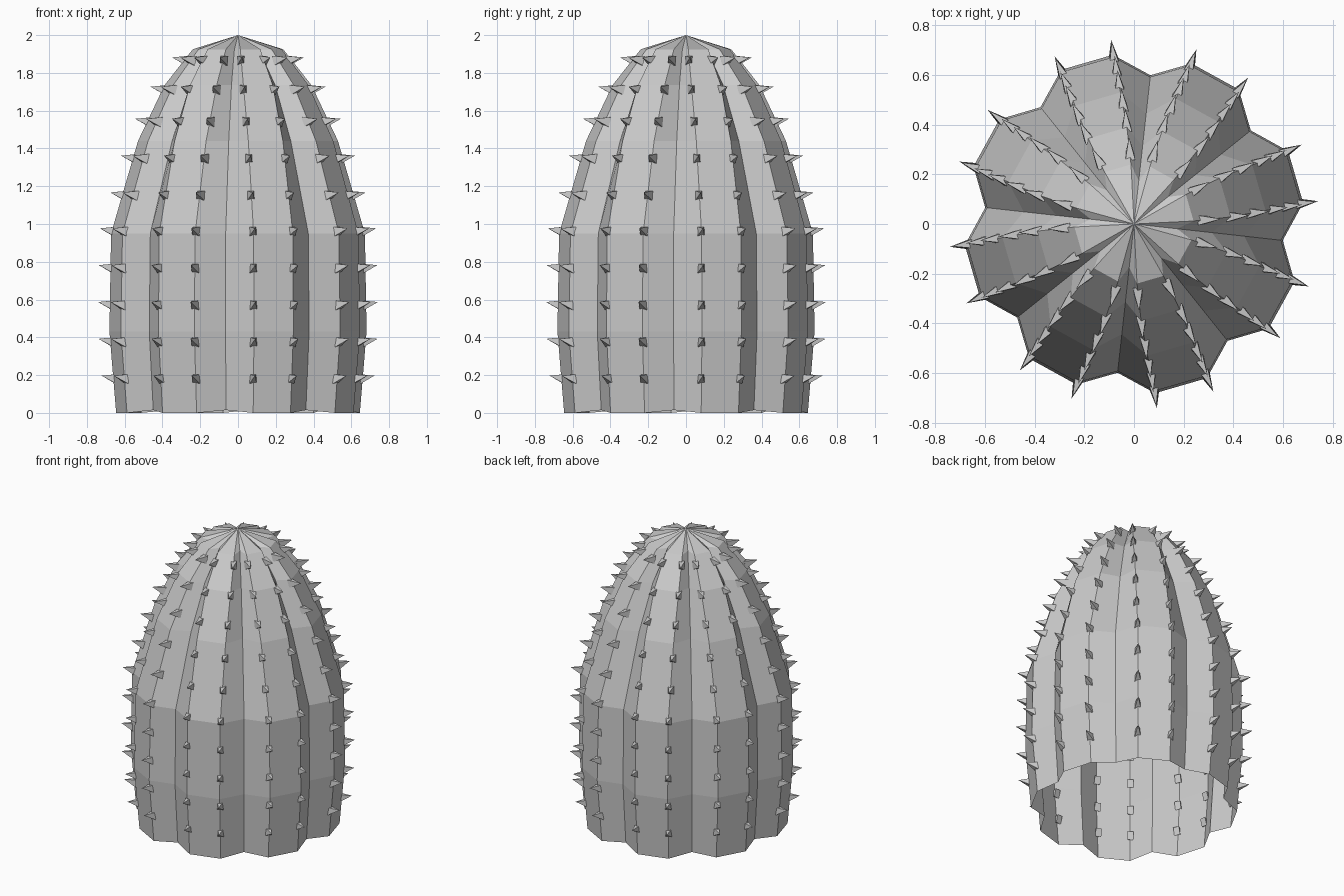
import bpy, bmesh
from math import sin, cos, radians
from mathutils import Vector

if "Cube" in bpy.data.objects:
    bpy.data.objects.remove(bpy.data.objects["Cube"])

RIBS = 8
VALLEY_ANGLE = -6.3
# z, ridge radius, valley radius, half opening angle of each valley
RINGS = [(0.0, 0.65, 0.575, 13.4), (0.43, 0.686, 0.602, 13.4),
         (0.95, 0.677, 0.595, 13.3), (1.44, 0.532, 0.447, 12.2),
         (1.735, 0.39, 0.315, 10.5), (1.925, 0.24, 0.175, 9.2)]
SPINE_Z = [0.18, 0.375, 0.57, 0.765, 0.96, 1.15, 1.345, 1.54, 1.71, 1.865]


def polar(r, deg, z):
    a = radians(deg)
    return Vector((r * cos(a), r * sin(a), z))


def finish(bm, name):
    bmesh.ops.recalc_face_normals(bm, faces=bm.faces)
    mesh = bpy.data.meshes.new(name)
    bm.to_mesh(mesh)
    bm.free()
    obj = bpy.data.objects.new(name, mesh)
    bpy.context.collection.objects.link(obj)
    return obj


def ridge_at(z):
    # interpolated ridge radius and half angle at a height
    for a, b in zip(RINGS, RINGS[1:]):
        if a[0] <= z <= b[0]:
            t = (z - a[0]) / (b[0] - a[0])
            return a[1] + t * (b[1] - a[1]), a[3] + t * (b[3] - a[3])


# Ribbed body, open underneath
bm = bmesh.new()
loops = []
for z, ridge, valley, half in RINGS:
    loop = []
    for k in range(RIBS):
        a = VALLEY_ANGLE + k * 360 / RIBS
        loop.append(bm.verts.new(polar(ridge, a - half, z)))
        loop.append(bm.verts.new(polar(valley, a, z if z else 0.015)))
        loop.append(bm.verts.new(polar(ridge, a + half, z)))
    loops.append(loop)
n = RIBS * 3
for low, high in zip(loops, loops[1:]):
    for i in range(n):
        j = (i + 1) % n
        bm.faces.new((low[i], low[j], high[j], high[i]))
apex = bm.verts.new((0, 0, 2))
for i in range(n):
    bm.faces.new((loops[-1][i], loops[-1][(i + 1) % n], apex))
finish(bm, "cactus_body")

# Four-sided spines along both edges of every rib
bm = bmesh.new()
for z in SPINE_Z:
    r, half = ridge_at(z)
    for k in range(RIBS):
        for side in (-1, 1):
            a = VALLEY_ANGLE + k * 360 / RIBS + side * half
            out = polar(1, a, 0)
            across = polar(1, a + 90, 0)
            up = Vector((0, 0, 1))
            base = polar(r - 0.022, a, z)
            tip = bm.verts.new(polar(r + 0.063, a, z + 0.017))
            corners = [bm.verts.new(base + across * 0.02 * sx
                                    + (up * 0.95 - out * 0.3) * 0.027 * sz)
                       for sx, sz in ((-1, -1), (1, -1), (1, 1), (-1, 1))]
            bm.faces.new(corners)
            for i in range(4):
                bm.faces.new((corners[i], corners[(i + 1) % 4], tip))
finish(bm, "spines")
